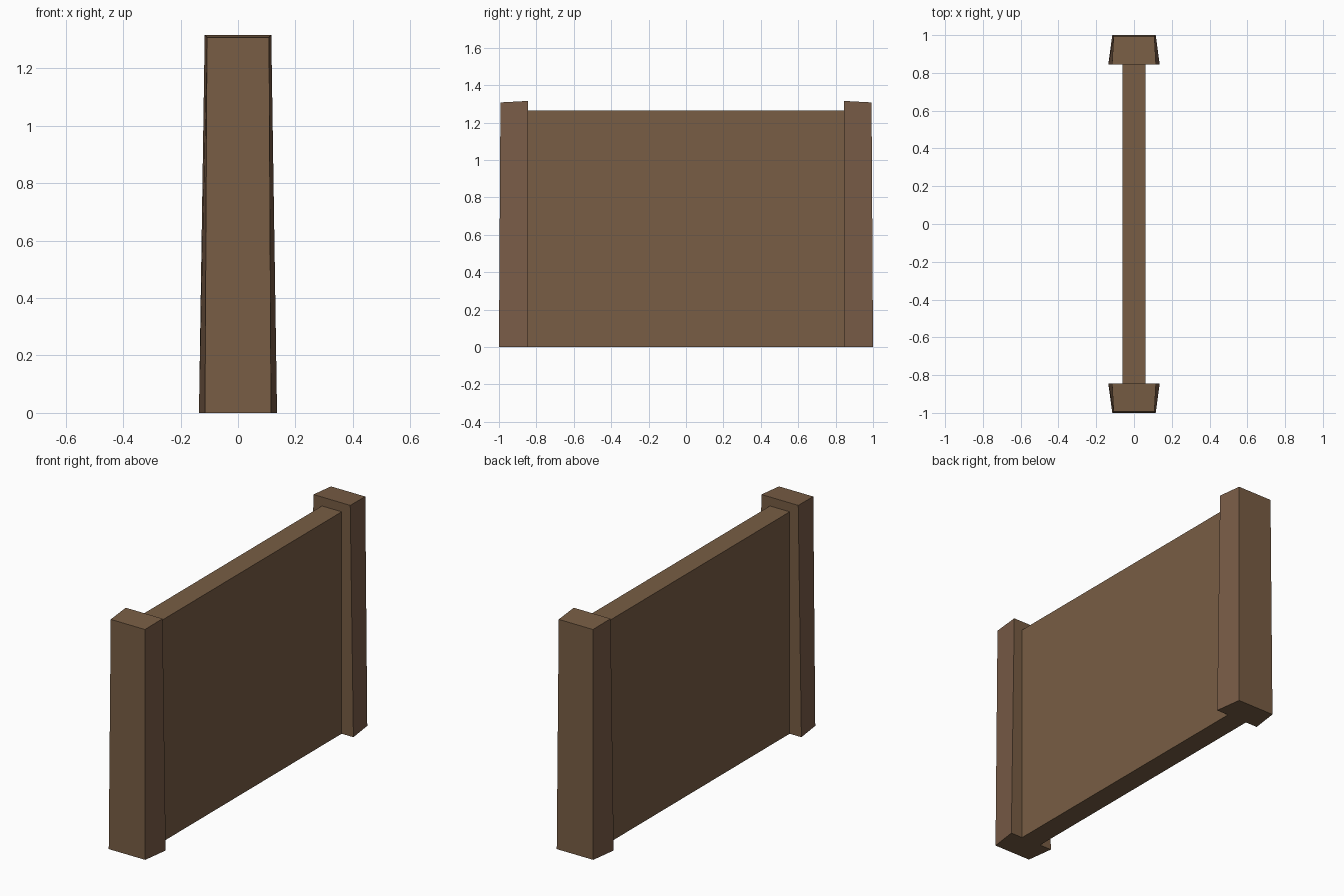
import bpy, bmesh

if "Cube" in bpy.data.objects:
    bpy.data.objects.remove(bpy.data.objects["Cube"])


def material(name, rgb):
    m = bpy.data.materials.new(name)
    m.diffuse_color = (*rgb, 1.0)
    m.use_nodes = True
    m.node_tree.nodes["Principled BSDF"].inputs["Base Color"].default_value = m.diffuse_color
    return m


brown = material("brown", (0.188, 0.110, 0.058))
reddish = material("reddish_brown", (0.192, 0.107, 0.063))


def prism(name, low, high):
    """Box between a bottom and a top quad; reddish on the post cheeks."""
    bm = bmesh.new()
    a = [bm.verts.new(p) for p in low]
    b = [bm.verts.new(p) for p in high]
    bm.faces.new(a)
    bm.faces.new(b)
    for i in range(4):
        j = (i + 1) % 4
        bm.faces.new((a[i], a[j], b[j], b[i]))
    bmesh.ops.recalc_face_normals(bm, faces=bm.faces[:])
    if "post" in name:
        for f in bm.faces:
            f.material_index = int(abs(f.normal.x) > 0.7)
    me = bpy.data.meshes.new(name)
    bm.to_mesh(me)
    bm.free()
    me.materials.append(brown)
    me.materials.append(reddish)
    ob = bpy.data.objects.new(name, me)
    bpy.context.collection.objects.link(ob)
    return ob


INNER = 0.845

# Flat wall panel between the posts
rect = [(-0.062, -INNER), (0.062, -INNER), (0.062, INNER), (-0.062, INNER)]
prism("wall_panel", [(x, y, 0) for x, y in rect], [(x, y, 1.265) for x, y in rect])

# Tapered end posts, mirrored front to back
for name, s in (("front_post", -1), ("back_post", 1)):
    low = [(-0.115, s, 0), (0.115, s, 0), (0.136, s * INNER, 0), (-0.136, s * INNER, 0)]
    high = [(-0.108, s * 0.992, 1.308), (0.108, s * 0.992, 1.308),
            (0.116, s * INNER, 1.316), (-0.116, s * INNER, 1.316)]
    prism(name, low, high)
